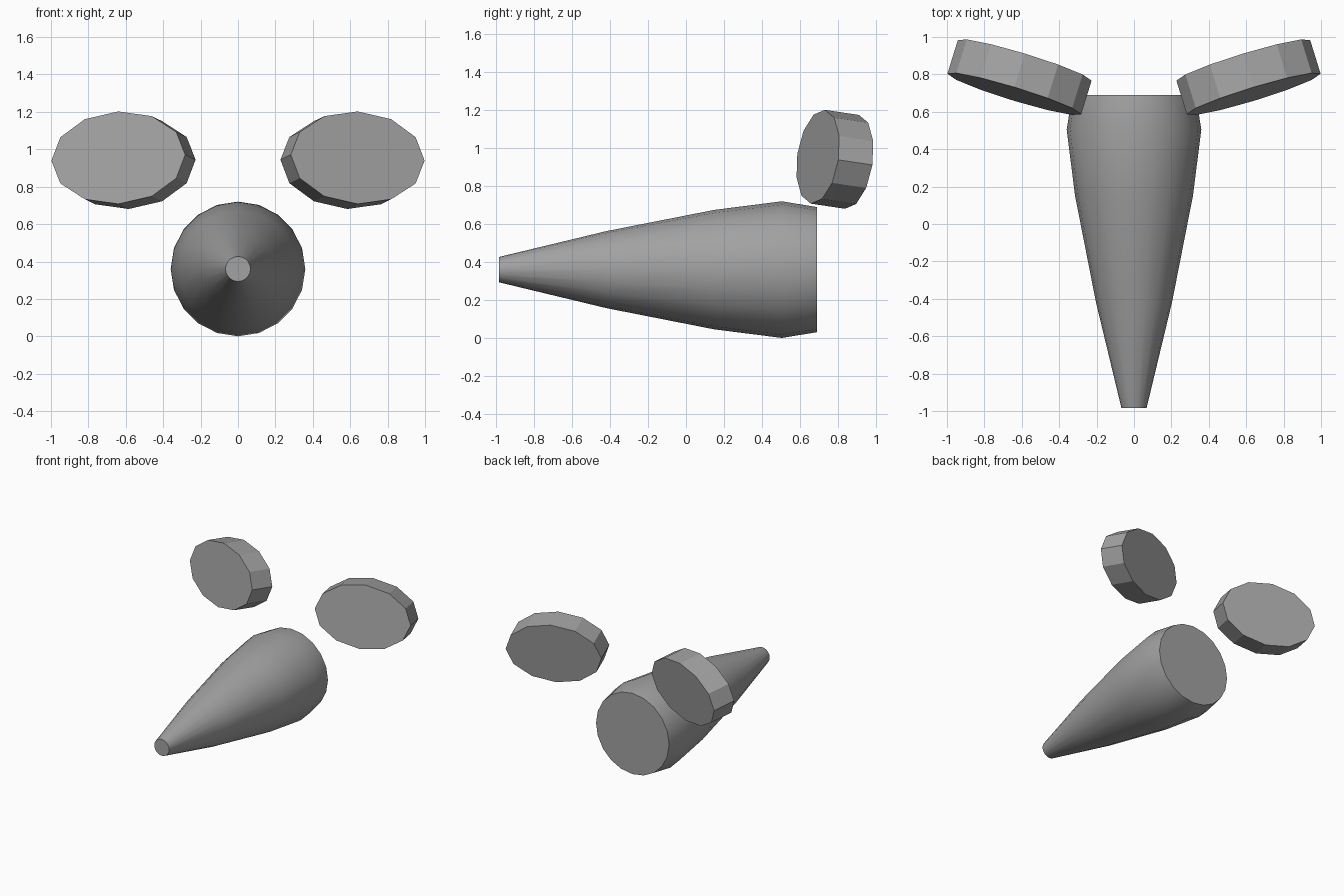
import bpy
import bmesh
from math import cos, sin, pi, radians
from mathutils import Matrix, Vector

cube = bpy.data.objects.get("Cube")
if cube:
    bpy.data.objects.remove(cube, do_unlink=True)

# Single plain grey
grey = bpy.data.materials.new("plain_grey")
grey.use_nodes = True
colour = (0.36, 0.36, 0.36, 1)
grey.diffuse_color = colour
grey.node_tree.nodes["Principled BSDF"].inputs["Base Color"].default_value = colour


def loft(name, sections, sides):
    """Join capped rings along y; each section is (y, x radius, z radius)."""
    bm = bmesh.new()
    rings = []
    for y, rx, rz in sections:
        angles = [2 * pi * i / sides for i in range(sides)]
        rings.append([bm.verts.new((rx * cos(a), y, rz * sin(a))) for a in angles])
    for a, b in zip(rings, rings[1:]):
        for i in range(sides):
            j = (i + 1) % sides
            bm.faces.new((a[i], a[j], b[j], b[i]))
    bm.faces.new(rings[0])
    bm.faces.new(rings[-1])
    bmesh.ops.recalc_face_normals(bm, faces=bm.faces[:])
    mesh = bpy.data.meshes.new(name)
    bm.to_mesh(mesh)
    bm.free()
    mesh.materials.append(grey)
    obj = bpy.data.objects.new(name, mesh)
    bpy.context.collection.objects.link(obj)
    return obj


# Tapered head with a narrow snout at the front and a flat back
profile = [(-0.985, 0.067), (-0.42, 0.203), (0.15, 0.315), (0.505, 0.36), (0.69, 0.33)]
head = loft("head", [(y, r, r) for y, r in profile], 20)
head.location.z = 0.36
bpy.ops.object.select_all(action="DESELECT")
head.select_set(True)
bpy.context.view_layer.objects.active = head
bpy.ops.object.shade_smooth_by_angle(angle=radians(35))

# Oval disc ears, turned inwards and leaning back
for side, name in ((1, "left_ear"), (-1, "right_ear")):
    ear = loft(name, [(0, 0.374, 0.25), (0.19, 0.374, 0.25)], 12)
    lean = Matrix.Rotation(radians(-8.5), 4, "X")
    turn = Matrix.Rotation(radians(17 * side), 4, "Z")
    place = Matrix.Translation(Vector((0.64 * side, 0.695, 0.955)))
    ear.matrix_world = place @ lean @ turn
